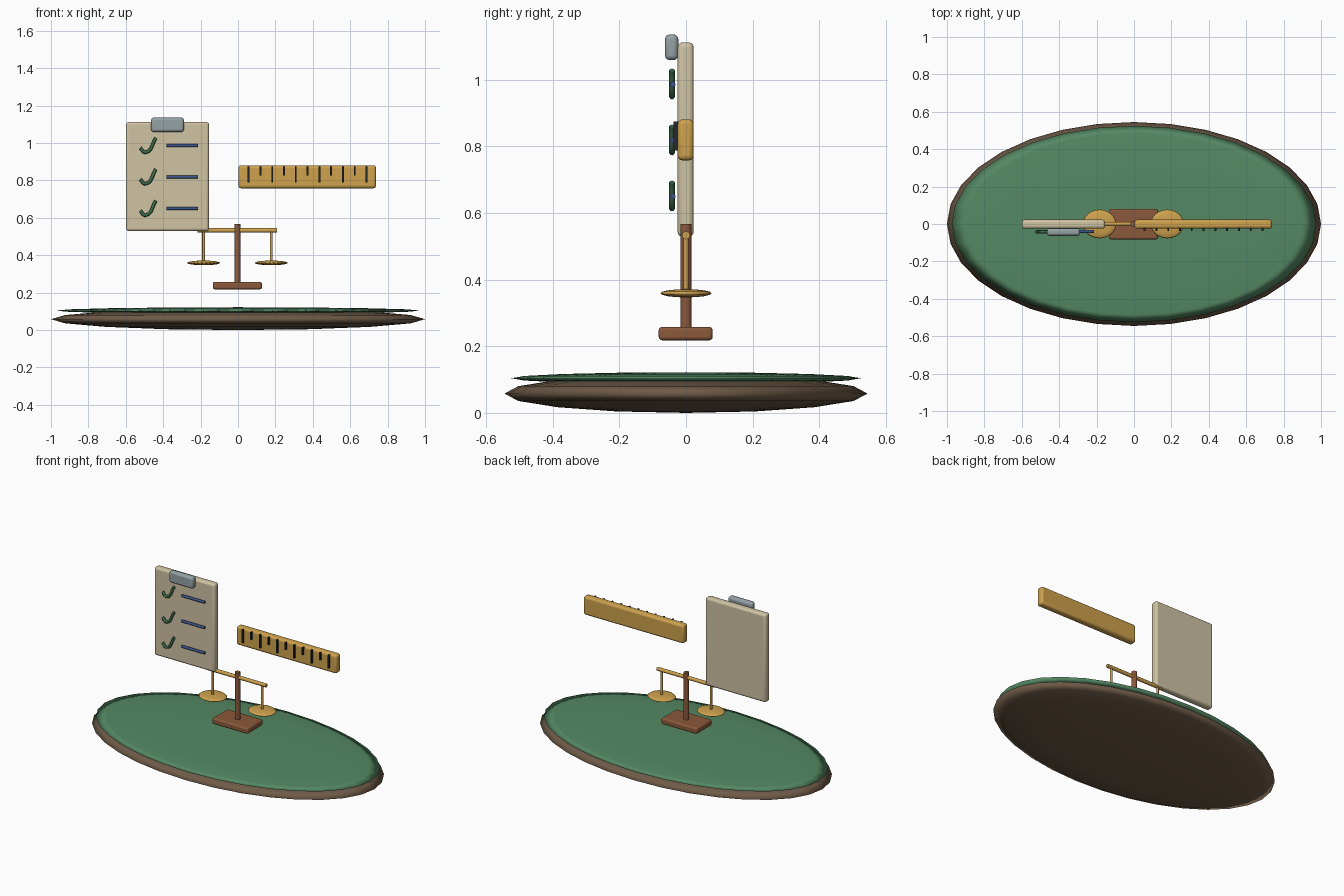
import bpy
import math

if "Cube" in bpy.data.objects:
    bpy.data.objects.remove(bpy.data.objects["Cube"])


def material(name, rgb):
    m = bpy.data.materials.new(name)
    m.diffuse_color = (*rgb, 1)
    m.use_nodes = True
    m.node_tree.nodes["Principled BSDF"].inputs["Base Color"].default_value = m.diffuse_color
    return m


EARTH = material("earth", (0.16, 0.105, 0.065))
GRASS = material("grass", (0.09, 0.25, 0.125))
WOOD = material("wood", (0.26, 0.1, 0.045))
GOLD = material("gold", (0.62, 0.36, 0.075))
PAPER = material("paper", (0.63, 0.55, 0.37))
STEEL = material("steel", (0.30, 0.36, 0.38))
CHECK = material("check_green", (0.045, 0.15, 0.07))
BLUE = material("blue", (0.045, 0.09, 0.26))
INK = material("ink", (0.017, 0.02, 0.025))


def finish(name, mat, angle=40):
    ob = bpy.context.object
    ob.name = name
    ob.data.materials.append(mat)
    bpy.ops.object.transform_apply(location=False, rotation=True, scale=True)
    bpy.ops.object.shade_smooth_by_angle(angle=math.radians(angle))
    return ob


def box(name, mat, x, y, z, bevel=0.0):
    """Box from (min, max) ranges, with rounded edges."""
    lo, hi = zip(x, y, z)
    bpy.ops.mesh.primitive_cube_add(size=1, location=[(a + b) / 2 for a, b in zip(lo, hi)])
    bpy.context.object.scale = [b - a for a, b in zip(lo, hi)]
    ob = finish(name, mat)
    if bevel:
        mod = ob.modifiers.new("round", 'BEVEL')
        mod.width = bevel
        mod.segments = 3
    return ob


def disc(name, mat, loc, radii, segments=32, rings=8):
    bpy.ops.mesh.primitive_uv_sphere_add(segments=segments, ring_count=rings, location=loc)
    bpy.context.object.scale = radii
    return finish(name, mat, 180)


def rod(name, mat, loc, radius, length, along_x=False, sides=12):
    rot = (0, math.pi / 2, 0) if along_x else (0, 0, 0)
    bpy.ops.mesh.primitive_cylinder_add(vertices=sides, radius=radius, depth=length,
                                        location=loc, rotation=rot)
    return finish(name, mat)


def check_mark(name, x, z):
    """Round tube swept along a tick shape."""
    cu = bpy.data.curves.new(name, 'CURVE')
    cu.dimensions = '3D'
    cu.bevel_depth = 0.009
    cu.bevel_resolution = 2
    cu.use_fill_caps = True
    cu.resolution_u = 6
    sp = cu.splines.new('BEZIER')
    pts = [(-0.048, -0.012), (-0.02, -0.036), (0.036, 0.042)]
    sp.bezier_points.add(len(pts) - 1)
    for bp, (px, pz) in zip(sp.bezier_points, pts):
        bp.co = (x + px, -0.042, z + pz)
        bp.handle_left_type = bp.handle_right_type = 'AUTO'
    cu.materials.append(CHECK)
    ob = bpy.data.objects.new(name, cu)
    bpy.context.collection.objects.link(ob)


# Oval ground
disc("ground_base", EARTH, (0, 0, 0.058), (1, 0.545, 0.058))
disc("ground_top", GRASS, (0, 0, 0.104), (0.975, 0.525, 0.018))

# Balance scale
CX = -0.003
box("scale_foot", WOOD, (CX - 0.131, CX + 0.131), (-0.082, 0.08), (0.218, 0.258), 0.01)
rod("scale_post", WOOD, (CX, 0, 0.405), 0.017, 0.325)
rod("scale_beam", GOLD, (CX, 0, 0.533), 0.012, 0.425, along_x=True)
for side, label in ((-1, "left"), (1, "right")):
    px = CX + side * 0.181
    rod(label + "_hanger", GOLD, (px, 0, 0.446), 0.0075, 0.17)
    disc(label + "_pan", GOLD, (px, 0, 0.359), (0.089, 0.077, 0.0125), 24)

# Clipboard with checklist
box("clipboard", PAPER, (-0.599, -0.155), (-0.025, 0.023), (0.529, 1.112), 0.014)
box("clip", STEEL, (-0.465, -0.289), (-0.063, -0.023), (1.059, 1.136), 0.014)
for i in range(3):
    z = 0.986 - 0.168 * i
    check_mark(f"check_mark_{i + 1}", -0.475, z)
    rod(f"list_line_{i + 1}", BLUE, (-0.299, -0.04, z), 0.0085, 0.168, along_x=True)

# Ruler with alternating long and short ticks
box("ruler", GOLD, (0.003, 0.738), (-0.025, 0.023), (0.758, 0.881), 0.014)
for i in range(11):
    x = 0.057 + 0.063 * i
    bottom = 0.826 if i % 2 else 0.788
    box(f"ruler_tick_{i + 1}", INK, (x - 0.005, x + 0.005), (-0.037, -0.02), (bottom, 0.875))
